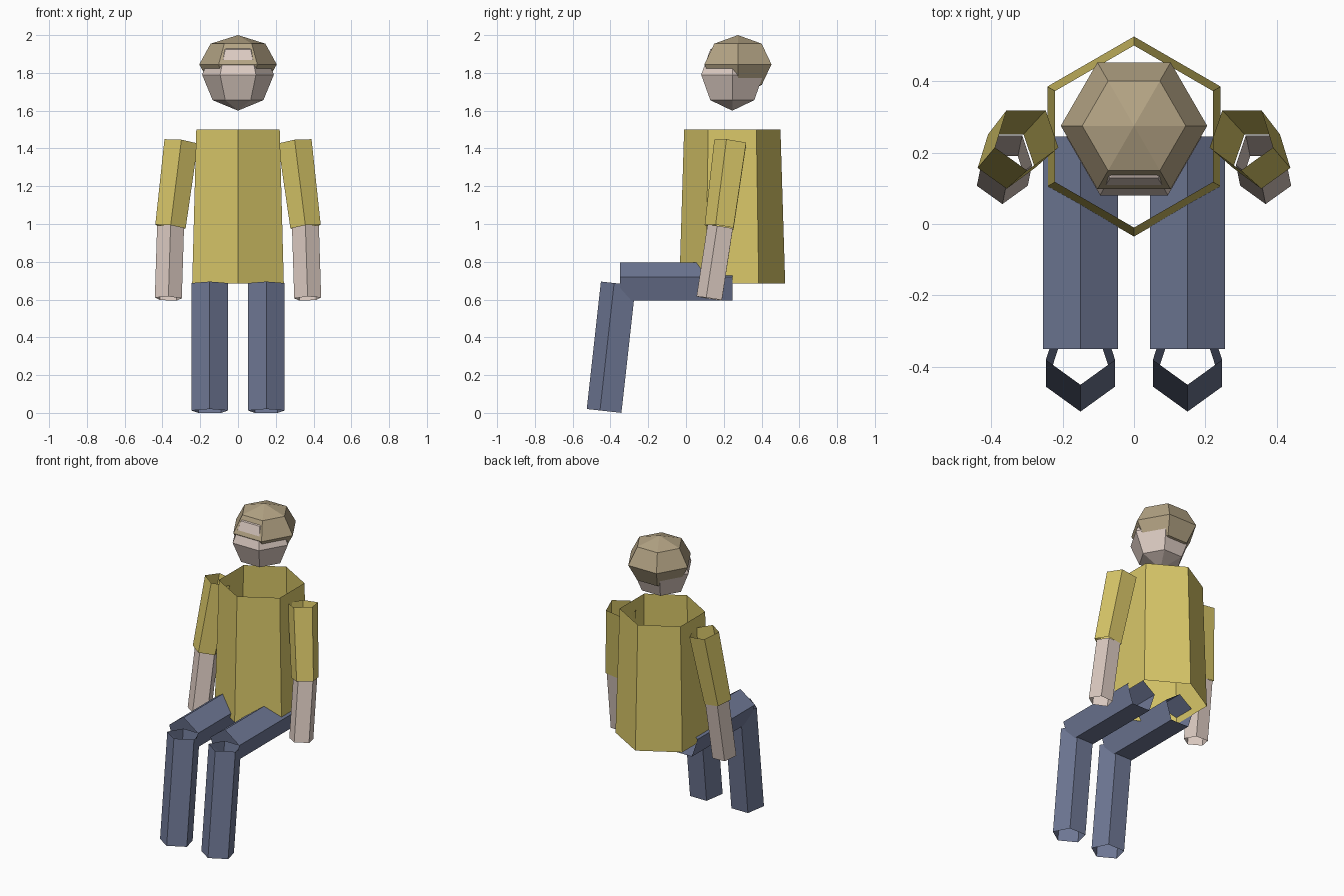
import bpy
import bmesh
import math
from mathutils import Vector

if "Cube" in bpy.data.objects:
    bpy.data.objects.remove(bpy.data.objects["Cube"])


def material(name, rgb):
    m = bpy.data.materials.new(name)
    m.diffuse_color = (*rgb, 1)
    m.use_nodes = True
    m.node_tree.nodes["Principled BSDF"].inputs["Base Color"].default_value = m.diffuse_color
    return m


YELLOW = material("yellow cloth", (0.69, 0.57, 0.14))
SKIN = material("skin", (0.72, 0.60, 0.54))
HAIR = material("light brown hair", (0.45, 0.365, 0.23))
BLUE = material("blue denim", (0.16, 0.19, 0.305))


def loft(name, rings, sides, first, mat, mirror=False):
    """Open faceted tube through (centre, radius) rings; 'first' aims corner 0."""
    bm = bmesh.new()
    axis = (Vector(rings[-1][0]) - Vector(rings[0][0])).normalized()
    u = Vector(first)
    u = (u - axis * u.dot(axis)).normalized()
    v = axis.cross(u)
    loops = []
    for centre, r in rings:
        if r == 0:
            loops.append([bm.verts.new(centre)] * sides)
            continue
        angles = [math.tau * i / sides for i in range(sides)]
        loops.append([bm.verts.new(Vector(centre) + r * (u * math.cos(a) + v * math.sin(a)))
                      for a in angles])
    for low, high in zip(loops, loops[1:]):
        for i in range(sides):
            j = (i + 1) % sides
            corners = [low[i], low[j], high[j], high[i]]
            bm.faces.new(list(dict.fromkeys(corners)))
    mesh = bpy.data.meshes.new(name)
    bm.to_mesh(mesh)
    bm.free()
    mesh.materials.append(mat)
    ob = bpy.data.objects.new(name, mesh)
    bpy.context.collection.objects.link(ob)
    if mirror:
        ob.modifiers.new("Mirror", 'MIRROR')
    return ob


def ball(name, y, z, r, rz, mat):
    """Six-sided, four-band ball, optionally flattened in height."""
    rings = []
    for k in range(5):
        a = -math.pi / 2 + k * math.pi / 4
        rad = 0 if k in (0, 4) else r * math.cos(a)
        rings.append(((0, y, z + rz * math.sin(a)), rad))
    return loft(name, rings, 6, (1, 0, 0), mat)


FRONT, UP = (0, -1, 0), (0, 0, 1)

# Head with the hair as a flattened ball set slightly back
ball("head", 0.245, 1.79, 0.19, 0.19, SKIN)
ball("hair", 0.275, 1.845, 0.205, 0.155, HAIR)

# Shirt: open hexagonal body and pentagonal sleeves
loft("shirt_body", [((0, 0.245, 0.685), 0.28), ((0, 0.245, 1.5), 0.255)], 6, FRONT, YELLOW)
loft("sleeves", [((0.358, 0.183, 0.983), 0.085), ((0.301, 0.243, 1.434), 0.094)],
     5, FRONT, YELLOW, True)

# Bare forearms
loft("forearms", [((0.369, 0.130, 0.605), 0.075), ((0.357, 0.188, 0.985), 0.075)],
     5, FRONT, SKIN, True)

# Seated legs
loft("thighs", [((0.15, 0.245, 0.685), 0.11), ((0.15, -0.35, 0.685), 0.11)],
     5, UP, BLUE, True)
loft("shins", [((0.15, -0.424, 0.0092), 0.102), ((0.15, -0.349, 0.684), 0.102)],
     5, FRONT, BLUE, True)
